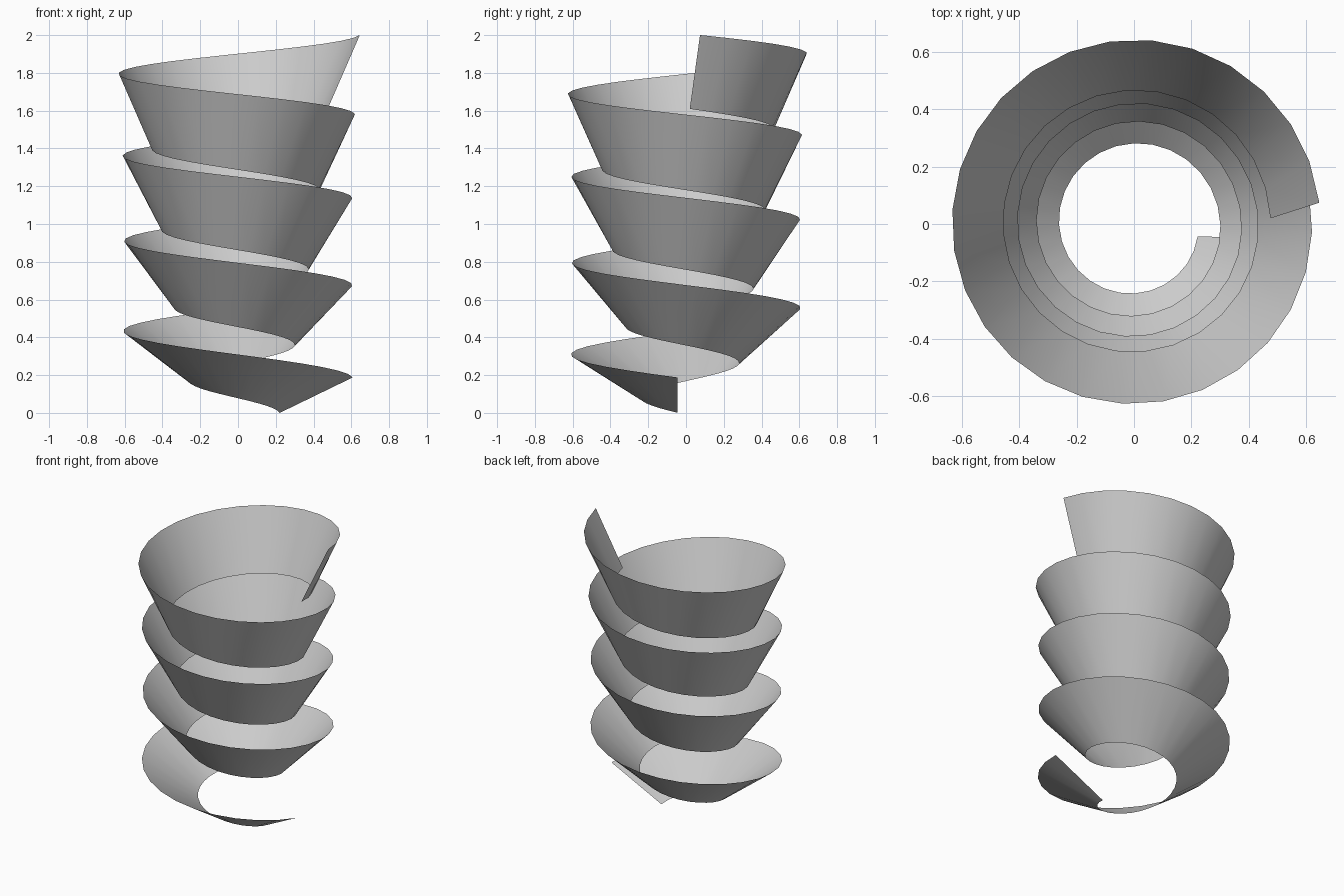
import bpy, bmesh
from math import sin, cos, pi, radians
from mathutils import Vector

cube = bpy.data.objects.get("Cube")
if cube:
    bpy.data.objects.remove(cube)

# Plain grey material
grey = bpy.data.materials.new("plain_grey")
grey.use_nodes = True
colour = (0.6, 0.6, 0.6, 1)
grey.diffuse_color = colour
grey.node_tree.nodes["Principled BSDF"].inputs["Base Color"].default_value = colour

SEGMENTS = 110
START, SWEEP = radians(-6.2), radians(-1429)   # clockwise climb, almost four turns


def mix(a, b, u):
    return a + (b - a) * u


def cross_section(u):
    """Inner and outer edge points of the band at fraction u of its length."""
    angle = START + SWEEP * u
    radial = Vector((cos(angle), sin(angle), 0))
    tangent = Vector((-sin(angle), cos(angle), 0))
    up = Vector((0, 0, 1))
    centre = radial * mix(0.417, 0.562, u) + up * mix(0.094, 1.805, u)
    # The band steepens quickly at first, then settles
    tilt = radians(mix(26, 66, 1 - (1 - u) ** 2.4))
    half_width = 0.214 + 0.006 * sin(pi * u)
    half = (radial * cos(tilt) + up * sin(tilt)) * half_width + tangent * 0.02
    return centre - half, centre + half


# Twisting helical band
bm = bmesh.new()
rows = [[bm.verts.new(p) for p in cross_section(i / SEGMENTS)]
        for i in range(SEGMENTS + 1)]
for (a, b), (c, d) in zip(rows, rows[1:]):
    face = bm.faces.new((a, c, d, b))
    face.smooth = True
bm.normal_update()
mesh = bpy.data.meshes.new("spiral_band")
bm.to_mesh(mesh)
bm.free()
mesh.materials.append(grey)
band = bpy.data.objects.new("spiral_band", mesh)
bpy.context.collection.objects.link(band)
